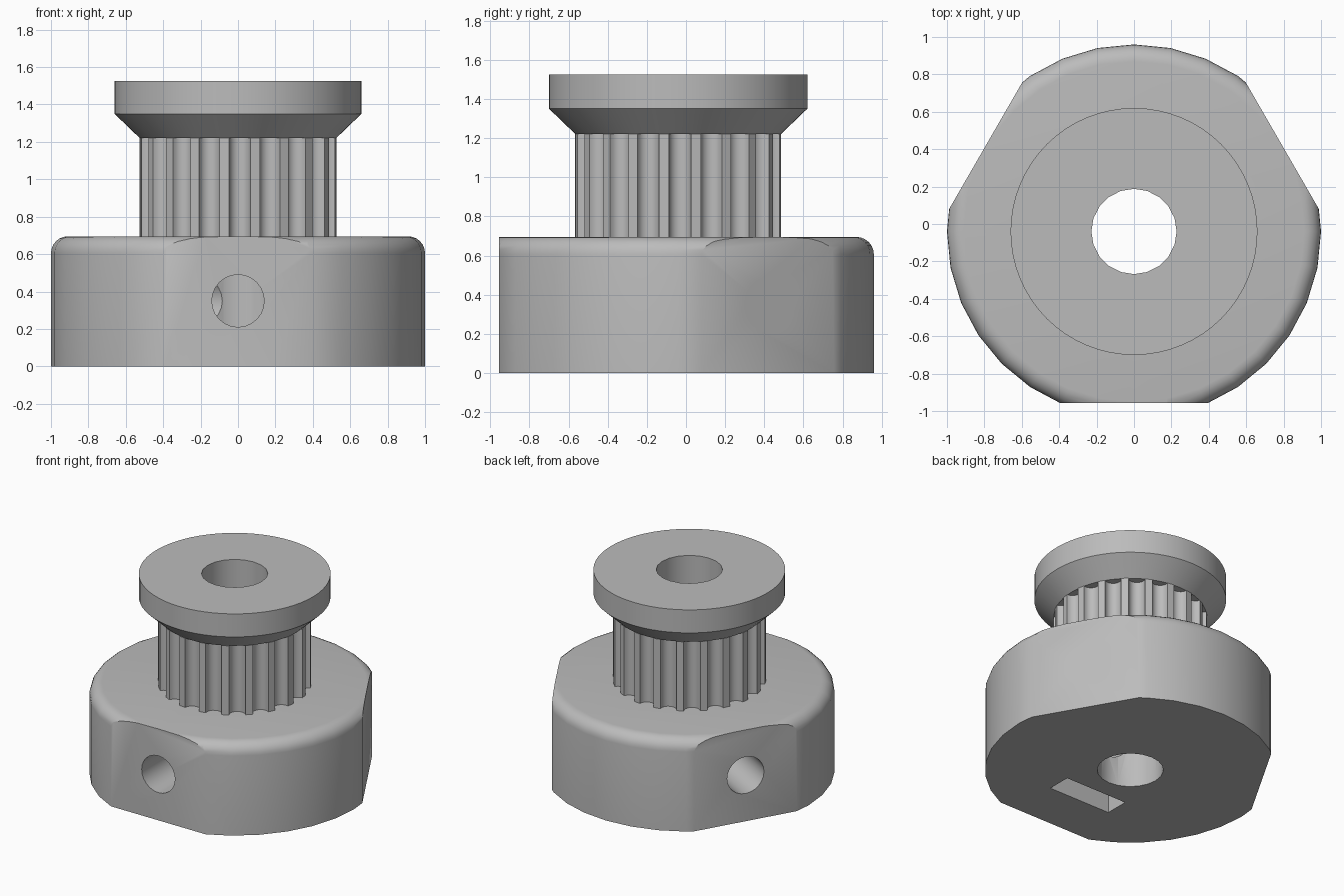
import bpy, bmesh
from math import sin, cos, pi, radians
from mathutils import Matrix, Vector

cube = bpy.data.objects.get("Cube")
if cube:
    bpy.data.objects.remove(cube, do_unlink=True)

AXIS_Y = -0.04      # pulley axis, offset so the whole part is centred
BASE_H = 0.695
DRUM_TOP = 1.22
TOP = 1.525

grey = bpy.data.materials.new("plain_grey")
grey.use_nodes = True
colour = (0.5, 0.5, 0.5, 1)
grey.diffuse_color = colour
grey.node_tree.nodes["Principled BSDF"].inputs["Base Color"].default_value = colour


def finish(name, bm):
    bmesh.ops.recalc_face_normals(bm, faces=bm.faces[:])
    mesh = bpy.data.meshes.new(name)
    bm.to_mesh(mesh)
    bm.free()
    obj = bpy.data.objects.new(name, mesh)
    obj.location.y = AXIS_Y
    mesh.materials.append(grey)
    bpy.context.collection.objects.link(obj)
    return obj


def lathe(name, profile, sides):
    """Solid of revolution from (radius, height) points, capped at both ends."""
    bm = bmesh.new()
    rings = [[bm.verts.new((r * cos(2 * pi * i / sides), r * sin(2 * pi * i / sides), z))
              for i in range(sides)] for r, z in profile]
    for low, high in zip(rings, rings[1:]):
        for i in range(sides):
            j = (i + 1) % sides
            bm.faces.new((low[i], low[j], high[j], high[i]))
    bm.faces.new(rings[0])
    bm.faces.new(rings[-1])
    return finish(name, bm)


def prism(name, outline, depth, matrix=Matrix()):
    """Extrude a flat outline along its local z, then place it."""
    bm = bmesh.new()
    face = bm.faces.new([bm.verts.new((x, y, 0)) for x, y in outline])
    top = bmesh.ops.extrude_face_region(bm, geom=[face])["geom"]
    bmesh.ops.translate(bm, vec=(0, 0, depth),
                        verts=[v for v in top if isinstance(v, bmesh.types.BMVert)])
    bm.transform(matrix)
    return finish(name, bm)


def circle(radius, sides, start=0.0):
    return [(radius * cos(start + 2 * pi * i / sides),
             radius * sin(start + 2 * pi * i / sides)) for i in range(sides)]


def cut(target, cutters):
    bpy.context.view_layer.objects.active = target
    for c in cutters:
        mod = target.modifiers.new("cut", 'BOOLEAN')
        mod.operation, mod.solver, mod.object = 'DIFFERENCE', 'EXACT', c
        bpy.ops.object.modifier_apply(modifier=mod.name)


# Hub with a rounded top rim
FILLET = 0.09
rim = [(1 - FILLET + FILLET * cos(a), BASE_H - FILLET + FILLET * sin(a))
       for a in (radians(15 * i) for i in range(7))]
base = lathe("base", [(1, 0)] + rim, 32)

# Toothed drum: narrow lands between round grooves
TEETH, DRUM_R, GROOVE_R = 20, 0.525, 0.057
outline = []
for t in range(TEETH):
    a = radians(10) + 2 * pi * (t + 0.5) / TEETH
    centre = Vector((DRUM_R * cos(a), DRUM_R * sin(a)))
    for k in range(9):
        b = a - pi / 2 - pi * k / 8
        p = centre + GROOVE_R * Vector((cos(b), sin(b)))
        outline.append(tuple(p))
drum = prism("toothed_drum", outline, DRUM_TOP - BASE_H,
             Matrix.Translation((0, 0, BASE_H)))

# Retaining flange
flange = lathe("flange", [(0.525, DRUM_TOP), (0.66, 1.35), (0.66, TOP)], 64)

# Cutters: centre bore, then flat, screw hole and nut trap on three sides
bore = prism("bore_cutter", circle(0.228, 20), 2, Matrix.Translation((0, 0, -0.2)))
side_cutters = []
for angle in (-90, 30, 150):
    turn = Matrix.Rotation(radians(angle), 4, 'Z')
    # local z runs outwards, local y runs up
    outward = turn @ Matrix(((0, 0, 1, 0), (1, 0, 0, 0), (0, 1, 0, 0), (0, 0, 0, 1)))

    def place(radius, height):
        return outward @ Matrix.Translation((0, height, radius))

    flat = [(-0.7, -0.2), (0.7, -0.2), (0.7, 1), (-0.7, 1)]
    half = 0.26
    trap = [(-half, -0.5), (half, -0.5), (half, 0.15), (0, 0.3), (-half, 0.15)]
    side_cutters += [prism("flat_cutter", flat, 0.3, place(0.916, 0)),
                     prism("screw_hole_cutter", circle(0.14, 24), 1.1, place(0.02, 0.35)),
                     prism("nut_trap_cutter", trap, 0.18, place(0.365, 0.35))]

cut(base, [bore] + side_cutters)
cut(drum, [bore])
cut(flange, [bore])
for c in [bore] + side_cutters:
    bpy.data.objects.remove(c, do_unlink=True)

# Smooth round surfaces, keep edges crisp
for obj in (base, drum, flange):
    bpy.ops.object.select_all(action='DESELECT')
    obj.select_set(True)
    bpy.context.view_layer.objects.active = obj
    bpy.ops.object.shade_smooth_by_angle(angle=radians(30))
